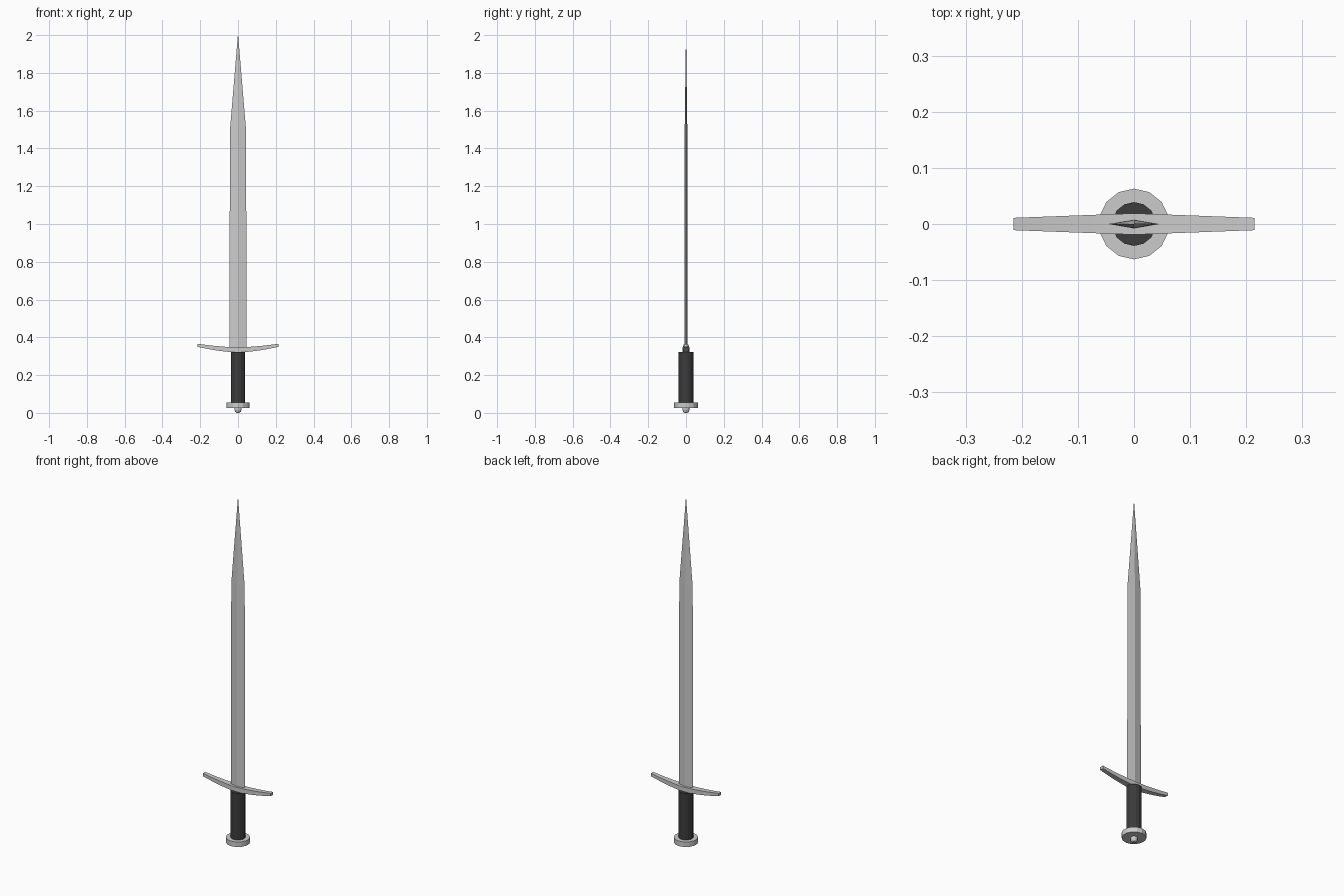
import bpy, bmesh, math

if "Cube" in bpy.data.objects:
    bpy.data.objects.remove(bpy.data.objects["Cube"])

SIDES = 14


def loft(name, rings, cap_end=True):
    """Skin a list of equal-length vertex rings into a closed, flat-shaded mesh."""
    bm = bmesh.new()
    loops = [[bm.verts.new(p) for p in ring] for ring in rings]
    n = len(loops[0])
    for a, b in zip(loops, loops[1:]):
        for i in range(n):
            j = (i + 1) % n
            bm.faces.new((a[i], a[j], b[j], b[i]))
    bm.faces.new(loops[0])
    bm.faces.new(loops[-1])
    bmesh.ops.remove_doubles(bm, verts=bm.verts, dist=1e-5)
    bmesh.ops.recalc_face_normals(bm, faces=bm.faces)
    mesh = bpy.data.meshes.new(name)
    bm.to_mesh(mesh)
    bm.free()
    obj = bpy.data.objects.new(name, mesh)
    bpy.context.collection.objects.link(obj)
    return obj


def circle(r, z):
    # one corner lies on the y axis
    return [(r * math.sin(2 * math.pi * i / SIDES),
             r * math.cos(2 * math.pi * i / SIDES), z) for i in range(SIDES)]


def diamond(w, t, z):
    return [(w, 0, z), (0, t, z), (-w, 0, z), (0, -t, z)]


# Blade: diamond section narrowing slightly, then running to a point
loft("blade", [diamond(0.046, 0.008, 0.33), diamond(0.044, 0.0075, 0.95),
               diamond(0.0425, 0.007, 1.5), diamond(0.0006, 0.0003, 2.0)])

# Crossguard: tapered bar curving up toward both ends
rings = []
for i in range(-6, 7):
    u = i / 6
    a = abs(u)
    x = 0.215 * u
    y = 0.019 - 0.008 * a
    bottom = 0.320 + 0.030 * a ** 1.6
    top = 0.347 + 0.019 * a ** 1.6
    rings.append([(x, -y, bottom), (x, y, bottom), (x, y, top), (x, -y, top)])
loft("crossguard", rings)

# Grip: dark cylinder
grip = loft("grip", [circle(0.039, 0.05), circle(0.039, 0.322)])
dark = bpy.data.materials.new("dark_leather")
dark.diffuse_color = (0.045, 0.045, 0.045, 1)
dark.use_nodes = True
dark.node_tree.nodes["Principled BSDF"].inputs["Base Color"].default_value = dark.diffuse_color
grip.data.materials.append(dark)

# Pommel disc and the small rivet cap beneath it
loft("pommel", [circle(0.063, 0.026), circle(0.063, 0.055)])
loft("pommel_cap", [circle(0.008, 0.0), circle(0.015, 0.006),
                    circle(0.019, 0.016), circle(0.019, 0.03)])
